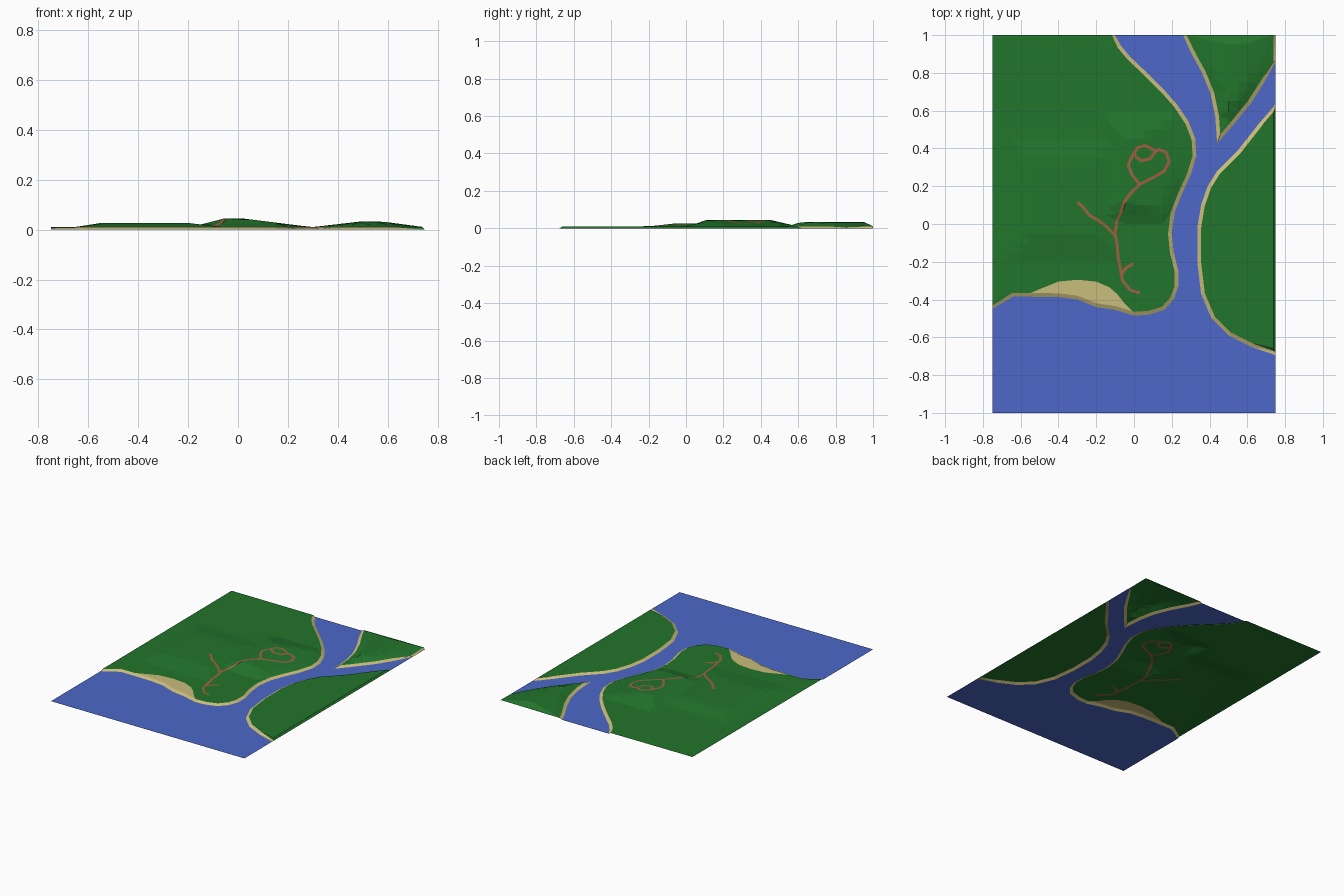
import bpy
import bmesh
from mathutils import Vector
from mathutils.geometry import delaunay_2d_cdt, intersect_point_line

if "Cube" in bpy.data.objects:
    bpy.data.objects.remove(bpy.data.objects["Cube"])

HALF_X, HALF_Y = 0.75, 1.0
BANK_WIDTH, BANK_HEIGHT = 0.02, 0.01
PATH_HALF = 0.008
SKIRT_X = 0.738


def make_material(name, colour):
    mat = bpy.data.materials.new(name)
    mat.use_nodes = True
    mat.diffuse_color = (*colour, 1)
    mat.node_tree.nodes["Principled BSDF"].inputs["Base Color"].default_value = (*colour, 1)
    return mat


def points(*pairs):
    return [Vector(p) for p in pairs]


# Shorelines, each running with its land on the left-hand side
west_shore = points(
    (-.75, -.45), (-.64, -.385), (-.55, -.385), (-.4, -.387), (-.3, -.4), (-.2, -.44),
    (-.1, -.455), (0, -.485), (.08, -.48), (.16, -.455), (.21, -.4), (.235, -.33),
    (.235, -.25), (.21, -.15), (.2, -.05), (.215, .06), (.25, .15), (.3, .26), (.33, .36),
    (.325, .45), (.29, .54), (.23, .63), (.16, .71), (.08, .79), (-.02, .885), (-.07, .945), (-.1, 1))
east_shore = points(
    (.75, .635), (.66, .53), (.55, .39), (.44, .28), (.39, .2), (.355, .1), (.335, -.02),
    (.335, -.2), (.355, -.37), (.41, -.5), (.5, -.59), (.62, -.65), (.75, -.695))
north_shore = points(
    (.26, 1), (.3, .91), (.36, .8), (.405, .69), (.43, .57), (.44, .425), (.53, .53),
    (.62, .64), (.69, .75), (.75, .86))
shores = [west_shore, east_shore, north_shore]
lands = [west_shore + points((-.75, 1)), east_shore, north_shore + points((.75, 1))]

# Sandy beach on the south coast
beach = points(
    (-.57, -.375), (-.5, -.345), (-.4, -.305), (-.3, -.295), (-.2, -.305), (-.13, -.335),
    (-.09, -.37), (-.05, -.42), (0, -.47), (-.1, -.445), (-.2, -.43), (-.3, -.39), (-.4, -.377))

# Footpath centre lines
paths = [
    points((.03, -.365), (-.02, -.35), (-.06, -.3), (-.07, -.25), (-.085, -.17), (-.09, -.1),
           (-.1, -.05), (-.09, .02), (-.07, .06), (-.05, .12), (-.02, .16), (.03, .21),
           (.11, .25), (.16, .28), (.187, .33), (.17, .38), (.13, .395), (.105, .375),
           (.085, .345), (.04, .335), (.01, .355), (0, .375)),
    points((.03, .21), (-.01, .26), (-.03, .31), (-.02, .34), (0, .375), (.02, .405),
           (.06, .415), (.09, .4), (.12, .385)),
    points((-.3, .115), (-.27, .09), (-.235, .045), (-.19, .02), (-.15, -.01), (-.1, -.06)),
    points((-.01, -.215), (-.04, -.23), (-.065, -.265)),
]


def offset(line, distance):
    """Shift an open line to its left, mitring the corners."""
    result = []
    for i, p in enumerate(line):
        before = (p - line[i - 1]).normalized() if i else None
        after = (line[i + 1] - p).normalized() if i < len(line) - 1 else None
        a, b = before or after, after or before
        n1, n2 = Vector((-a.y, a.x)), Vector((-b.y, b.x))
        result.append(p + (n1 + n2) * distance / (1 + n1.dot(n2)))
    return result


def snap_ends(line, shore):
    """Keep the ends of an offset shoreline on the edge of the sheet."""
    for i in (0, -1):
        axis = 0 if abs(shore[i].x) == HALF_X else 1
        line[i][axis] = shore[i][axis]
    return line


def line_distance(p, line):
    best = 9.0
    for a, b in zip(line, line[1:]):
        near, t = intersect_point_line(p, a, b)
        near = a if t < 0 else b if t > 1 else near
        best = min(best, (p - near.to_2d()).length)
    return best


def inside(p, polygon):
    hit = False
    for a, b in zip(polygon, polygon[1:] + polygon[:1]):
        if (a.y > p.y) != (b.y > p.y) and p.x < a.x + (b.x - a.x) * (p.y - a.y) / (b.y - a.y):
            hit = not hit
    return hit


def on_land(p):
    return any(inside(p, land) for land in lands)


def shore_distance(p):
    return min(line_distance(p, shore) for shore in shores)


def clamp(v):
    return max(0.0, min(1.0, v))


def plateau(p, west, east, south, north):
    """Flat-topped hill: each side is given as (foot, crest)."""
    def rise(v, side):
        return clamp((v - side[0]) / (side[1] - side[0]))
    return min(rise(p.x, west), rise(p.x, east), rise(p.y, south), rise(p.y, north))


def ground_height(p):
    d = shore_distance(p)
    hills = max(
        .017 * plateau(p, (-.66, -.55), (-.05, -.2), (-.2, -.05), (.46, .33)),
        .035 * plateau(p, (-.16, -.07), (.3, .02), (.01, .11), (.6, .45)),
        .024 * plateau(p, (.3, .5), (.75, .57), (.5, .62), (1.2, 1.1)))
    return BANK_HEIGHT * clamp(d / BANK_WIDTH) + hills * clamp((d - BANK_WIDTH) / .05)


# Gather the outlines that the sheet is cut along
verts, edges = [], []


def add_line(line, closed=False):
    start = len(verts)
    verts.extend(line)
    edges.extend((i, i + 1) for i in range(start, len(verts) - 1))
    if closed:
        edges.append((len(verts) - 1, start))


add_line(points((-HALF_X, -HALF_Y), (HALF_X, -HALF_Y), (HALF_X, HALF_Y), (-HALF_X, HALF_Y)), True)
inner_banks = [snap_ends(offset(s, BANK_WIDTH), s) for s in shores]
for line in shores + inner_banks:
    add_line(line)
add_line(beach, True)
add_line(points((SKIRT_X, -.66), (SKIRT_X, .59)))
add_line(points((SKIRT_X, .86), (SKIRT_X, HALF_Y)))
for path in paths:
    add_line(offset(path, PATH_HALF) + offset(path, -PATH_HALF)[::-1], True)

# Regular points that shape the hills
STEP = 0.05
for i in range(-14, 15):
    for j in range(-13, 21):
        p = Vector((i * STEP, j * STEP))
        if on_land(p) and shore_distance(p) > BANK_WIDTH * 1.3:
            verts.append(p)

flat, _, triangles, *_ = delaunay_2d_cdt(verts, edges, [], 0, 1e-5)


def kind_of(p):
    if not on_land(p):
        return "water"
    edge_sand = p.x > SKIRT_X and p.y > .8
    if edge_sand or shore_distance(p) < BANK_WIDTH or inside(p, beach):
        return "sandy_shore"
    if any(line_distance(p, path) < PATH_HALF for path in paths):
        return "footpaths"
    return "grassland"


# Sort the triangles into parts and lift the land
parts = {"water": [], "sandy_shore": [], "grassland": [], "footpaths": []}
for tri in triangles:
    parts[kind_of(sum((flat[i] for i in tri), Vector((0, 0))) / 3)].append(tri)

land_verts = {i for name, tris in parts.items() if name != "water" for t in tris for i in t}
heights = [ground_height(p) if i in land_verts and p.x < HALF_X - .001 else 0.0
           for i, p in enumerate(flat)]

materials = {
    "water": make_material("river blue", (.074, .14, .58)),
    "sandy_shore": make_material("sand", (.59, .51, .2)),
    "grassland": make_material("grass green", (.016, .178, .025)),
    "footpaths": make_material("path brown", (.34, .122, .054)),
}

# Build one object for each part
for name, tris in parts.items():
    bm = bmesh.new()
    made = {}
    for tri in tris:
        for i in tri:
            if i not in made:
                made[i] = bm.verts.new((*flat[i], heights[i]))
        bm.faces.new([made[i] for i in tri])
    mesh = bpy.data.meshes.new(name)
    bm.to_mesh(mesh)
    bm.free()
    mesh.materials.append(materials[name])
    bpy.context.collection.objects.link(bpy.data.objects.new(name, mesh))
